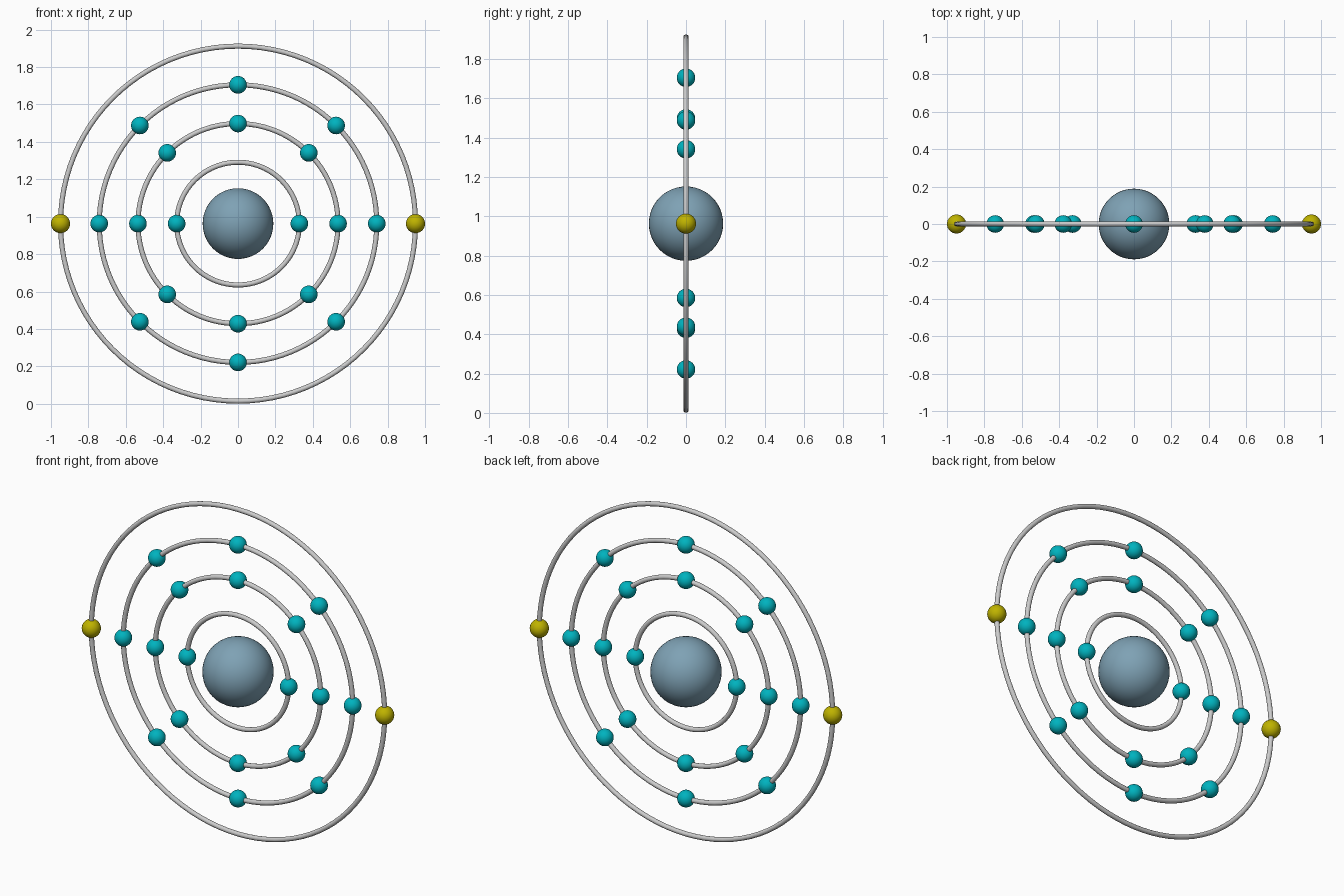
import bpy
from math import cos, sin, pi

if "Cube" in bpy.data.objects:
    bpy.data.objects.remove(bpy.data.objects["Cube"])

CENTRE_Z = 0.963


def material(name, rgb):
    m = bpy.data.materials.new(name)
    m.diffuse_color = (*rgb, 1)
    m.use_nodes = True
    m.node_tree.nodes["Principled BSDF"].inputs["Base Color"].default_value = m.diffuse_color
    return m


def ball(name, x, z, radius, mat, segments=32, rings=16):
    bpy.ops.mesh.primitive_uv_sphere_add(
        segments=segments, ring_count=rings, radius=radius,
        location=(x, 0, CENTRE_Z + z))
    ob = bpy.context.object
    ob.name = name
    ob.data.materials.append(mat)
    bpy.ops.object.shade_smooth()


def orbit(name, radius):
    bpy.ops.mesh.primitive_torus_add(
        major_radius=radius, minor_radius=0.0135,
        major_segments=96, minor_segments=12,
        location=(0, 0, CENTRE_Z), rotation=(pi / 2, 0, 0))
    bpy.context.object.name = name
    bpy.ops.object.shade_smooth()


blue = material("nucleus_blue", (0.21, 0.36, 0.46))
teal = material("electron_teal", (0.0, 0.45, 0.52))
yellow = material("outer_yellow", (0.52, 0.45, 0.0))

# Nucleus
ball("nucleus", 0, 0, 0.189, blue, 48, 24)

# Shells: orbit radius, electron count, electron radius, colour
shells = [
    (0.328, 2, 0.047, teal),
    (0.535, 8, 0.047, teal),
    (0.742, 8, 0.047, teal),
    (0.949, 2, 0.051, yellow),
]
for s, (radius, count, size, mat) in enumerate(shells, 1):
    orbit(f"orbit_{s}", radius)
    for i in range(count):
        a = 2 * pi * i / count
        ball(f"electron_{s}_{i + 1}", radius * cos(a), radius * sin(a), size, mat)
